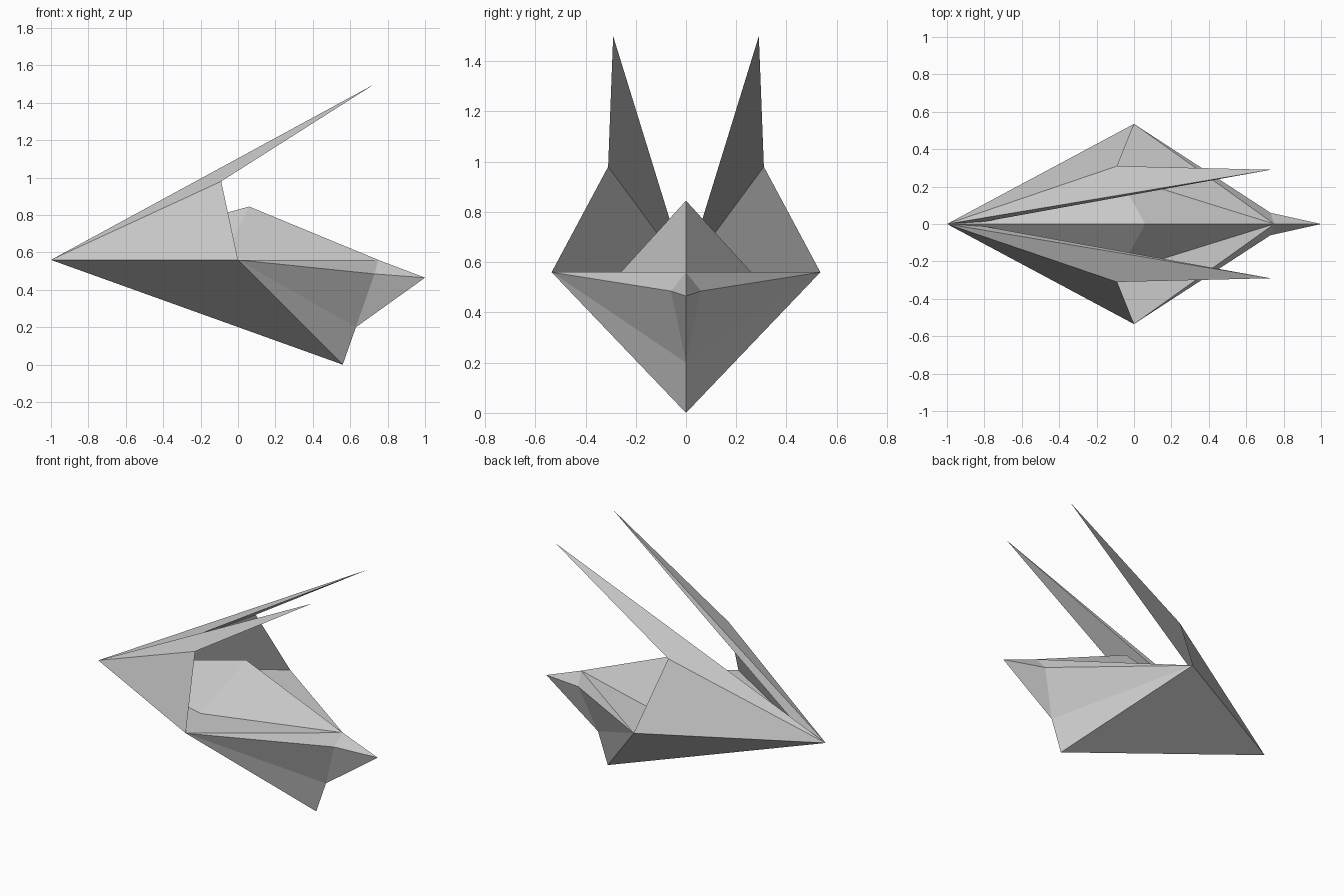
import bpy, bmesh

if "Cube" in bpy.data.objects:
    bpy.data.objects.remove(bpy.data.objects["Cube"])

# Shared corner points of the folded shape (y >= 0 half)
P = {
    "tail": (-1, 0, .56), "side": (0, .535, .56), "keel": (.56, 0, 0),
    "notch": (.63, 0, .2), "tip": (1, 0, .465), "cheek": (.73, .06, .485),
    "deck": (.75, 0, .56), "peak": (.06, 0, .845), "base": (-.085, .26, .56),
    "fin_mid": (-.09, .31, .98), "fin_tip": (.73, .29, 1.5), "root": (-.87, 0, .56),
}


def folded(name, faces):
    """Build the half from named corners, mirror it over y and weld."""
    bm = bmesh.new()
    for s in (1, -1):
        cache = {}
        for f in faces:
            vs = []
            for k in f.split():
                if k not in cache:
                    x, y, z = P[k]
                    cache[k] = bm.verts.new((x, y * s, z))
                vs.append(cache[k])
            bm.faces.new(vs if s > 0 else vs[::-1])
        # each fin is its own closed solid, so only weld within open halves
    if name != "fins":
        bmesh.ops.remove_doubles(bm, verts=bm.verts, dist=.0001)
    bmesh.ops.recalc_face_normals(bm, faces=bm.faces)
    me = bpy.data.meshes.new(name)
    bm.to_mesh(me)
    bm.free()
    ob = bpy.data.objects.new(name, me)
    bpy.context.collection.objects.link(ob)
    return ob


# Hull with raised canopy: one closed skin
folded("hull", [
    "tail side keel", "keel side notch", "notch side cheek", "notch cheek tip",
    "side deck cheek", "deck tip cheek",          # nose
    "tail base side", "side base deck",           # flat deck
    "tail peak base", "base peak deck",           # canopy
])

# Pair of swept upright fins, thin wedges
folded("fins", [
    "tail fin_mid side", "tail fin_tip fin_mid",  # outer faces
    "root side fin_mid", "root fin_mid fin_tip",  # inner faces
    "tail root fin_tip", "tail side root",        # edge and foot
])
